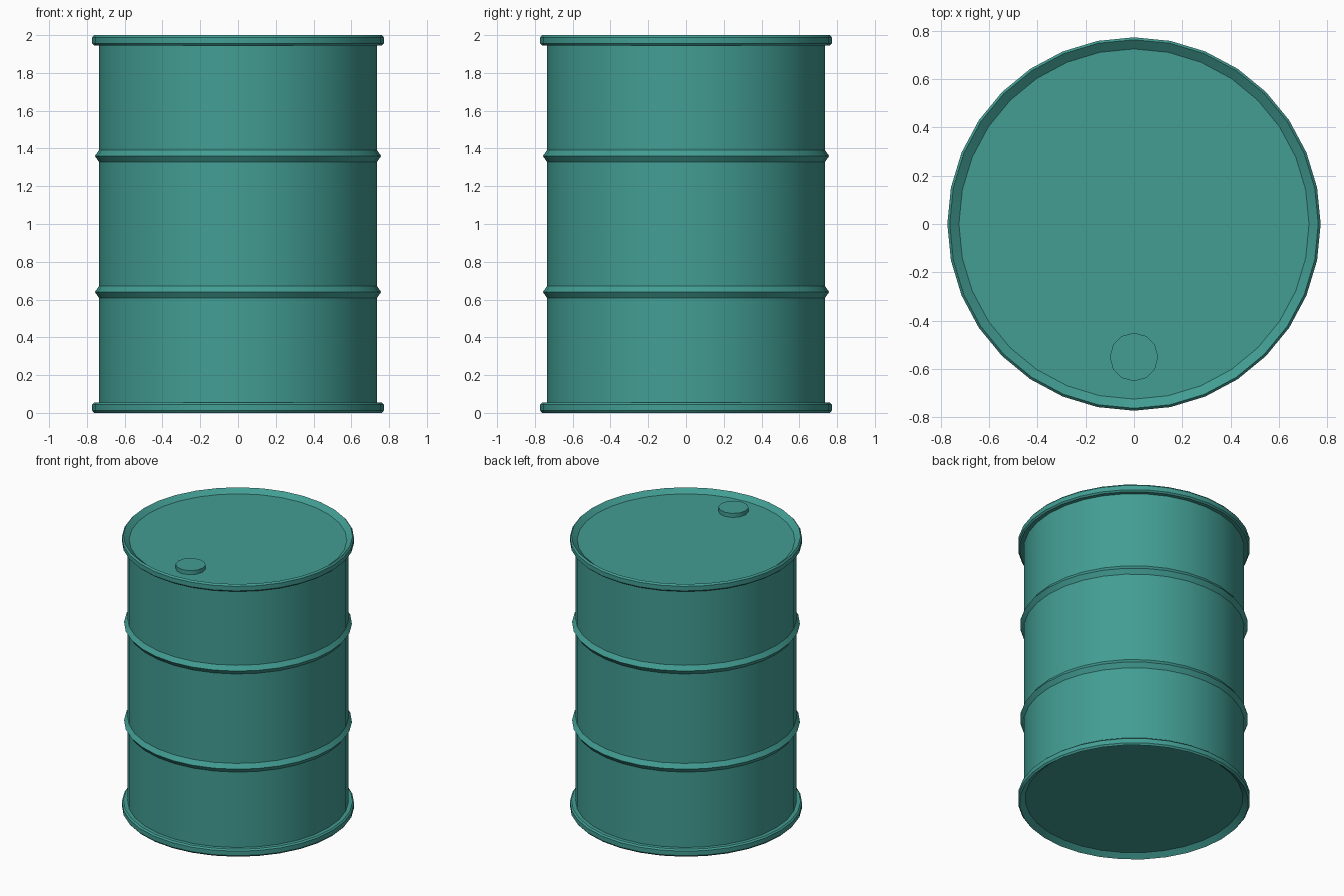
import bpy, bmesh
from math import cos, sin, pi, radians

if "Cube" in bpy.data.objects:
    bpy.data.objects.remove(bpy.data.objects["Cube"])

paint = bpy.data.materials.new("teal_paint")
paint.diffuse_color = (0.055, 0.34, 0.295, 1)
paint.use_nodes = True
paint.node_tree.nodes["Principled BSDF"].inputs["Base Color"].default_value = paint.diffuse_color


def lathe(name, profile, sides, location=(0, 0, 0)):
    """Closed solid: rings of (radius, z) from bottom to top, capped at both ends."""
    bm = bmesh.new()
    rings = [[bm.verts.new((r * cos(2 * pi * i / sides), r * sin(2 * pi * i / sides), z))
              for i in range(sides)] for r, z in profile]
    for a, b in zip(rings, rings[1:]):
        for i in range(sides):
            j = (i + 1) % sides
            bm.faces.new((a[i], a[j], b[j], b[i]))
    bm.faces.new(rings[0][::-1])
    bm.faces.new(rings[-1])
    mesh = bpy.data.meshes.new(name)
    bm.to_mesh(mesh)
    bm.free()
    mesh.materials.append(paint)
    ob = bpy.data.objects.new(name, mesh)
    ob.location = location
    bpy.context.collection.objects.link(ob)
    bpy.ops.object.select_all(action='DESELECT')
    ob.select_set(True)
    bpy.context.view_layer.objects.active = ob
    bpy.ops.object.shade_smooth_by_angle(angle=radians(30))
    return ob


# Drum: recessed base, rolled rim and lower rib, mirrored for the upper half
lower = [(0.724, 0.03), (0.762, 0.0), (0.772, 0.012), (0.772, 0.045), (0.762, 0.055),
         (0.735, 0.055), (0.735, 0.608), (0.758, 0.64), (0.735, 0.672)]
upper = [(r, 2 - z) for r, z in reversed(lower)]
lathe("drum_body", lower + upper, 32)

# Filler cap on the lid
lathe("filler_cap", [(0.10, -0.035), (0.10, 0.0)], 12, (0, -0.55, 2.0))
